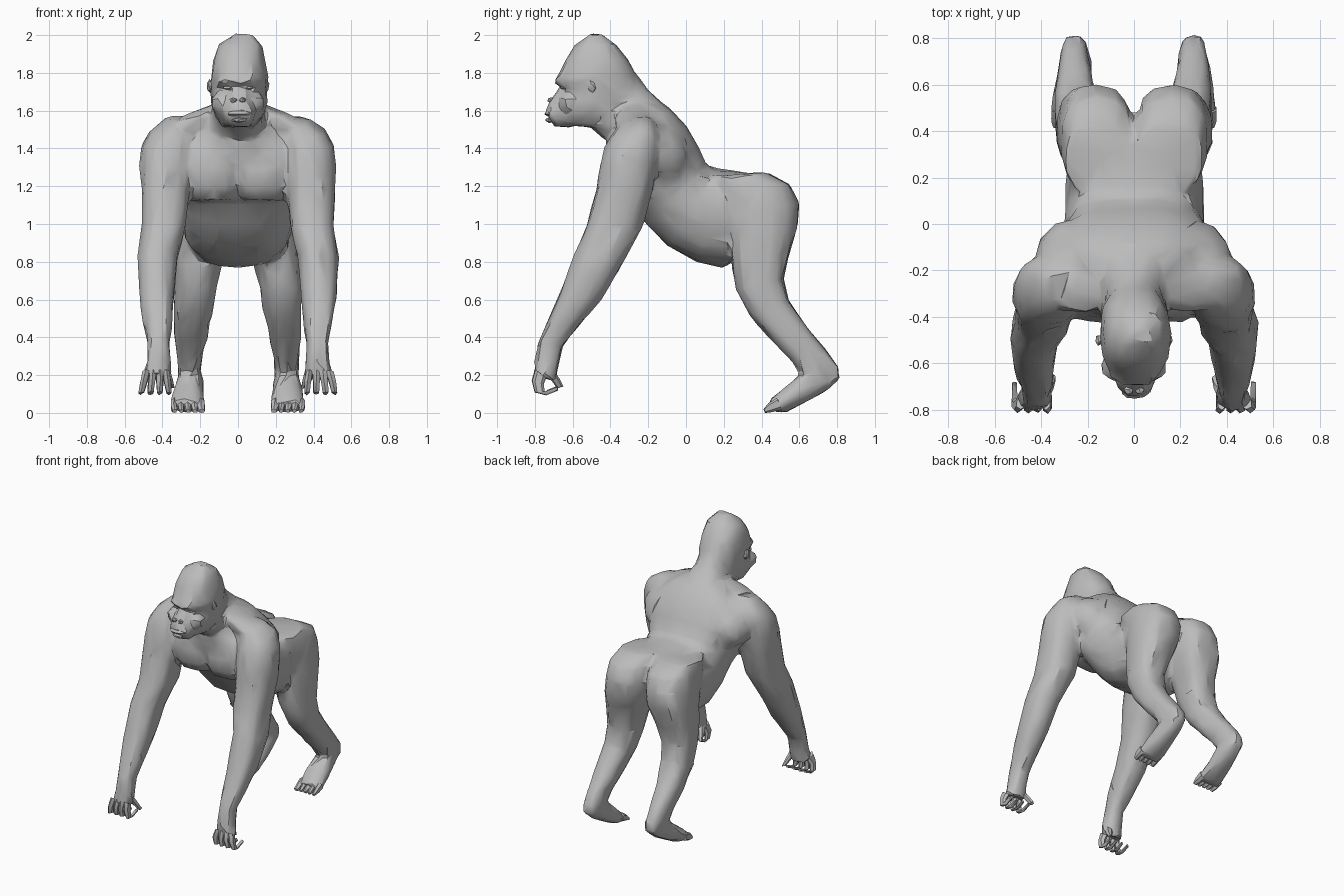
import bpy, bmesh, math, random
from mathutils import Vector, Matrix

random.seed(4)
grey = bpy.data.materials.new("grey_hide")
grey.diffuse_color = (0.5, 0.5, 0.5, 1)
body = bmesh.new()      # overlapping body masses, fused at the end


def make_object(name, me, angle=32):
    me.materials.clear()
    me.materials.append(grey)
    ob = bpy.data.objects.new(name, me)
    bpy.context.collection.objects.link(ob)
    bpy.ops.object.select_all(action='DESELECT')
    ob.select_set(True)
    bpy.context.view_layer.objects.active = ob
    bpy.ops.object.shade_smooth_by_angle(angle=math.radians(angle))
    return ob


def finish(name, bm, jitter):
    """Roughen a part; unnamed parts join the body, named ones stay separate."""
    for v in bm.verts:
        v.co += Vector([random.uniform(-jitter, jitter) for _ in range(3)])
        v.co.z = max(v.co.z, 0)
    bmesh.ops.recalc_face_normals(bm, faces=bm.faces)
    bmesh.ops.triangulate(bm, faces=bm.faces)
    me = bpy.data.meshes.new(name or "part")
    bm.to_mesh(me)
    bm.free()
    if name:
        make_object(name, me)
    else:
        body.from_mesh(me)
        bpy.data.meshes.remove(me)


def loft(name, rings, n=14, side=1, jitter=0.004, power=0.85):
    """Skin rings given as front y, front z, back y, back z, centre x, half width."""
    bm = bmesh.new()
    loops = []
    for fy, fz, by, bz, xc, hw in rings:
        loop = []
        for i in range(n):
            a = 2 * math.pi * i / n
            c, s = [math.copysign(abs(t) ** power, t) for t in (math.cos(a), math.sin(a))]
            loop.append(bm.verts.new((side * (xc + hw * s),
                                      (fy + by) / 2 + c * (fy - by) / 2,
                                      (fz + bz) / 2 + c * (fz - bz) / 2)))
        loops.append(loop)
    for a, b in zip(loops, loops[1:]):
        for i in range(n):
            j = (i + 1) % n
            bm.faces.new((a[i], a[j], b[j], b[i]))
    bm.faces.new(loops[0])
    bm.faces.new(loops[-1][::-1])
    finish(name, bm, jitter)


def lump(name, loc, size, rot=(0, 0, 0), side=1, jitter=0.003, sub=2):
    """Squashed faceted ball for muscles and small features."""
    bm = bmesh.new()
    bmesh.ops.create_icosphere(bm, subdivisions=sub, radius=1)
    m = Matrix.Translation(loc)
    for ang, ax in zip(rot, "XYZ"):
        m = m @ Matrix.Rotation(math.radians(ang), 4, ax)
    bm.transform(Matrix.Diagonal((side, 1, 1, 1)) @ m @ Matrix.Diagonal((*size, 1)))
    finish(name, bm, jitter)


# Trunk: neck base, chest, belly, pelvis
loft(None, [
    (-.42, 1.47, -.20, 1.67, 0, .15), (-.42, 1.38, -.08, 1.61, 0, .30),
    (-.38, 1.25, .00, 1.52, 0, .37), (-.30, 1.12, .07, 1.41, 0, .345),
    (-.21, 1.00, .115, 1.31, 0, .305), (-.10, .88, .17, 1.29, 0, .30),
    (.05, .80, .26, 1.285, 0, .30), (.20, .765, .37, 1.265, 0, .27),
    (.30, .83, .44, 1.20, 0, .20), (.36, .95, .47, 1.10, 0, .10)], n=22, power=.8)

# Neck
loft(None, [
    (-.60, 1.60, -.28, 1.82, 0, .11), (-.53, 1.53, -.20, 1.71, 0, .135),
    (-.42, 1.44, -.08, 1.61, 0, .18), (-.34, 1.36, 0, 1.50, 0, .19)])

# Head: crest, brow, eye line, jaw
loft(None, [
    (-.51, 2.005, -.45, 2.005, .03, .045), (-.59, 1.95, -.37, 1.955, .015, .11),
    (-.64, 1.86, -.30, 1.87, .005, .14), (-.68, 1.785, -.26, 1.77, .005, .152),
    (-.71, 1.755, -.255, 1.73, .005, .15), (-.645, 1.725, -.25, 1.70, .005, .15),
    (-.665, 1.66, -.26, 1.63, .005, .15),
    (-.68, 1.60, -.32, 1.56, .005, .135), (-.67, 1.53, -.42, 1.51, .005, .09)], n=16)
# Muzzle
loft(None, [
    (-.68, 1.71, -.60, 1.71, .005, .04), (-.725, 1.65, -.60, 1.65, .005, .065),
    (-.745, 1.60, -.60, 1.60, .005, .09), (-.735, 1.56, -.60, 1.56, .005, .08),
    (-.70, 1.515, -.60, 1.515, .005, .06)], n=12)
loft("upper_lip", [(-.738, 1.60, -.68, 1.60, .005, .05), (-.752, 1.582, -.68, 1.582, .005, .06),
                   (-.735, 1.57, -.68, 1.57, .005, .05)], n=10, jitter=.002)
lump("lower_lip", (.005, -.722, 1.55), (.045, .025, .014), jitter=.002, sub=1)

for side, tag in ((1, "right"), (-1, "left")):
    # Face details
    lump(tag + "_ear", (.15, -.50, 1.73), (.018, .024, .036), (15, 0, 0), side, .003, 1)
    lump(tag + "_eye", (.055, -.652, 1.722), (.026, .014, .010), (0, 0, 0), side, .001, 1)
    lump(None, (.09, -.62, 1.64), (.055, .05, .055), (0, 0, 0), side)
    lump(tag + "_nostril", (.024, -.714, 1.655), (.022, .02, .016), (0, 0, 0), side, .002, 1)

    # Chest slab, trapezius, shoulder blade
    loft(None, [
        (-.40, 1.42, -.25, 1.42, .13, .13), (-.425, 1.30, -.25, 1.30, .135, .132),
        (-.42, 1.20, -.22, 1.20, .13, .13), (-.37, 1.125, -.20, 1.125, .125, .11)],
        side=side, power=.7)
    lump(None, (.21, -.22, 1.52), (.23, .17, .075), (-15, 25, 0), side)
    lump(None, (.26, -.13, 1.38), (.17, .14, .17), (35, 0, -20), side)

    # Arm down to the palm
    loft(None, [
        (-.34, 1.55, -.20, 1.57, .29, .08), (-.39, 1.47, -.145, 1.51, .345, .125),
        (-.435, 1.40, -.14, 1.43, .37, .138), (-.455, 1.30, -.15, 1.32, .38, .14),
        (-.475, 1.18, -.175, 1.18, .385, .13),
        (-.525, 1.00, -.23, .98, .39, .12), (-.585, .85, -.33, .80, .425, .107),
        (-.67, .63, -.45, .60, .43, .095), (-.725, .50, -.56, .47, .425, .08),
        (-.78, .38, -.65, .36, .42, .06), (-.80, .28, -.675, .26, .42, .064),
        (-.80, .20, -.69, .17, .43, .078)], side=side)
    # Curled fingers and thumb
    for i in range(4):
        x, spread = .378 + .036 * i, .007 * (i - 1)
        loft(f"{tag}_finger_{i + 1}", [
            (-.80, .23, -.74, .19, x, .021), (-.815, .17, -.755, .155, x + spread, .020),
            (-.80, .11, -.75, .105, x + spread * 1.8, .016),
            (-.74, .095, -.73, .12, x + spread * 2, .012),
            (-.68, .12, -.68, .14, x + spread * 2, .010)], n=6, side=side, jitter=.003)
    loft(tag + "_thumb", [
        (-.76, .25, -.70, .23, .385, .025), (-.72, .18, -.67, .18, .362, .019),
        (-.68, .13, -.65, .14, .345, .012)], n=6, side=side, jitter=.003)

    # Buttock, thigh and shin
    loft(None, [
        (.12, 1.25, .43, 1.275, .15, .14), (.15, 1.18, .55, 1.215, .16, .155),
        (.19, 1.06, .60, 1.11, .165, .158), (.225, .94, .59, .99, .178, .158),
        (.24, .80, .545, .84, .205, .13), (.265, .66, .515, .71, .225, .113),
        (.335, .52, .545, .59, .235, .105), (.455, .38, .645, .45, .25, .09),
        (.555, .28, .74, .34, .255, .07), (.61, .20, .81, .24, .255, .062),
        (.66, .15, .81, .18, .255, .055)], side=side, power=.78)
    # Foot from raised heel to ball
    loft(None, [
        (.77, .245, .815, .18, .255, .045), (.635, .235, .745, .12, .255, .068),
        (.545, .15, .645, .06, .26, .083), (.465, .085, .53, .005, .265, .092),
        (.44, .06, .47, .0, .265, .088)], side=side)
    # Toes, with the big toe on the inner side
    for i in range(5):
        x, r = .195 + .036 * i, .022 if i == 0 else .017
        loft(f"{tag}_toe_{i + 1}", [
            (.48, .08, .51, .02, x, r), (.435, .05, .455, .006, x, r),
            (.412, .02, .42, .0, x - .004, r * .7)], n=6, side=side, jitter=.002)

# Fuse the masses into one skin, then reduce it to large facets
raw = bpy.data.meshes.new("body_masses")
body.to_mesh(raw)
body.free()
source = make_object("body_masses", raw)
fuse = source.modifiers.new("fuse", 'REMESH')
fuse.mode, fuse.voxel_size = 'VOXEL', 0.016
soft = source.modifiers.new("soften", 'SMOOTH')
soft.factor, soft.iterations = 0.5, 5
cut = source.modifiers.new("facet", 'DECIMATE')
cut.ratio = 0.05
bpy.context.view_layer.update()
skin = bpy.data.meshes.new_from_object(
    source.evaluated_get(bpy.context.evaluated_depsgraph_get()))
bpy.data.objects.remove(source)
for v in skin.vertices:
    v.co += Vector([random.uniform(-.004, .004) for _ in range(3)])
    v.co.z = max(v.co.z, 0)
skin.name = "body"
make_object("body", skin, 30)
